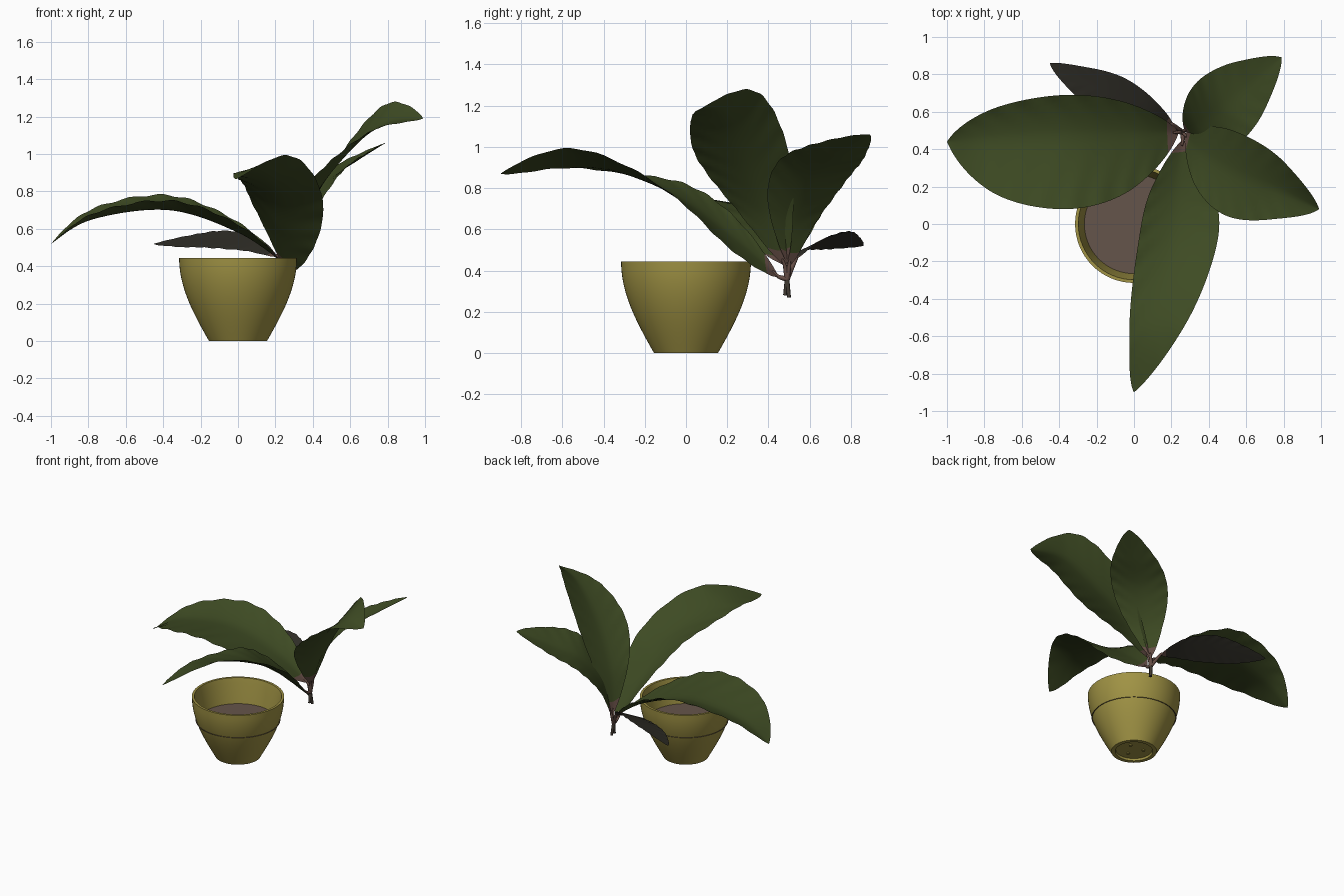
import bpy, bmesh, math
from mathutils import Vector

if "Cube" in bpy.data.objects:
    bpy.data.objects.remove(bpy.data.objects["Cube"])


def material(name, red, green, blue):
    mat = bpy.data.materials.new(name)
    mat.use_nodes = True
    colour = (red, green, blue, 1)
    mat.diffuse_color = colour
    mat.node_tree.nodes["Principled BSDF"].inputs["Base Color"].default_value = colour
    return mat


ochre = material("ochre_pot", 0.35, 0.29, 0.058)
brown = material("brown_soil", 0.13, 0.09, 0.07)
leaf_green = material("leaf_green", 0.048, 0.07, 0.017)
withered = material("withered_leaf", 0.03, 0.028, 0.021)
pink_brown = material("pink_brown_stalk", 0.13, 0.075, 0.06)
bark = material("dark_bark", 0.05, 0.04, 0.03)


def finish(bm, name, mats, angle=40):
    mesh = bpy.data.meshes.new(name)
    bm.to_mesh(mesh)
    bm.free()
    for mat in mats:
        mesh.materials.append(mat)
    obj = bpy.data.objects.new(name, mesh)
    bpy.context.collection.objects.link(obj)
    bpy.ops.object.select_all(action="DESELECT")
    obj.select_set(True)
    bpy.context.view_layer.objects.active = obj
    bpy.ops.object.shade_smooth_by_angle(angle=math.radians(angle))


def lathe(name, profile, mat):
    bm = bmesh.new()
    verts = [bm.verts.new((radius, 0, height)) for radius, height in profile]
    edges = [bm.edges.new(pair) for pair in zip(verts, verts[1:])]
    bmesh.ops.spin(bm, geom=verts + edges, axis=(0, 0, 1), cent=(0, 0, 0),
                   steps=64, angle=math.tau)
    bmesh.ops.remove_doubles(bm, verts=bm.verts, dist=0.0005)
    bmesh.ops.recalc_face_normals(bm, faces=bm.faces)
    finish(bm, name, [mat])


def spline(points, t):
    """Point on a smooth curve through the given points, t from 0 to 1."""
    last = len(points) - 1
    start = min(int(t * last), last - 1)
    f = t * last - start
    before, here, there, after = (points[min(max(k, 0), last)]
                                  for k in range(start - 1, start + 3))
    tangent_in = (there - before) / 2
    tangent_out = (after - here) / 2
    ease = f * f * (3 - 2 * f)
    return (here.lerp(there, ease) + tangent_in * f * (1 - f) ** 2
            - tangent_out * f * f * (1 - f))


def stalk(name, points, start_radius, end_radius, mat, steps=8):
    curve = bpy.data.curves.new(name, "CURVE")
    curve.dimensions = "3D"
    curve.bevel_depth = 1
    curve.bevel_resolution = 2
    curve.use_fill_caps = True
    path = curve.splines.new("POLY")
    path.points.add(steps)
    for index, point in enumerate(path.points):
        t = index / steps
        point.co = (*spline(points, t), 1)
        point.radius = start_radius + (end_radius - start_radius) * t
    path.use_smooth = True
    curve.materials.append(mat)
    obj = bpy.data.objects.new(name, curve)
    bpy.context.collection.objects.link(obj)


crown = Vector((0.26, 0.49, 0.36))


def leaf(name, rib, side_a, side_b, twist=0, mat=leaf_green, rows=56, columns=14):
    """Pointed blade around a midrib; twist raises side a at the base, side b at the tip."""
    rib = [Vector(point) for point in rib]
    bm = bmesh.new()
    grid = []
    for row in range(rows + 1):
        t = row / rows
        width = math.sin(math.pi * t)
        turn = Vector((0, 0, twist * math.cos(math.pi * t)))
        edge_a, edge_b = Vector(side_a) + turn, Vector(side_b) - turn
        spread = (edge_b - edge_a) / 2
        lift = (edge_a + edge_b) / 2
        line = []
        for column in range(columns + 1):
            u = 2 * column / columns - 1
            point = spline(rib, t) + width * (spread * u + lift * abs(u) ** 1.4)
            # Veins sweep forward from the rib
            vein = math.sin((t - abs(u) / 10) * 65 + u)
            point.z += 0.018 * spread.length * vein * u * u * width
            line.append(bm.verts.new(point))
        grid.append(line)
    for row, (low, high) in enumerate(zip(grid, grid[1:])):
        for c in range(columns):
            face = bm.faces.new((low[c], low[c + 1], high[c + 1], high[c]))
            # Pink base of the blade
            face.material_index = int(row < rows * 0.08)
    bmesh.ops.remove_doubles(bm, verts=bm.verts, dist=0.0005)
    finish(bm, name, [mat, pink_brown], angle=80)
    # Stalk from the crown into the base of the blade
    stalk(name + "_stalk", [crown, rib[0], spline(rib, 0.05)], 0.014, 0.005, pink_brown)


# Pot: rounded wall, hollow inside, recessed foot
pot_height, soil_height = 0.445, 0.264


def wall(height):
    return 0.155 + 0.16 * math.sin(math.pi / 2 * height / pot_height)


outside = [(wall(z), z) for z in (pot_height * k / 12 for k in range(13))]
foot = [(0, 0.016), (0.125, 0.016), (0.128, 0)]
inside = [(0.298, pot_height), (0.29, 0.41), (0.262, soil_height - 0.02)]
lathe("pot", foot + outside + inside, ochre)

# Thin soil disc whose rim just breaks through the wall
lathe("soil", [(0, soil_height), (wall(soil_height) + 0.006, soil_height)], brown)

# Small studs under the pot
for k in range(3):
    bm = bmesh.new()
    bmesh.ops.create_cone(bm, cap_ends=True, segments=16, radius1=0.012, radius2=0.012,
                          depth=0.008)
    turn = k * math.tau / 3 + 0.5
    bmesh.ops.translate(bm, verts=bm.verts,
                        vec=(0.065 * math.cos(turn), 0.065 * math.sin(turn), 0.014))
    finish(bm, f"foot_stud_{k + 1}", [ochre])

# Leaves: midrib from base to tip, then the two side vectors
leaf("right_leaf",
     [(0.24, 0.49, 0.42), (0, 0.48, 0.58), (-0.37, 0.47, 0.7), (-0.78, 0.45, 0.65),
      (-1, 0.44, 0.52)],
     side_a=(0, 0.22, 0.08), side_b=(0.02, -0.39, 0.05))
leaf("front_leaf",
     [(0.26, 0.45, 0.37), (0.23, 0.21, 0.58), (0.21, -0.1, 0.79), (0.11, -0.55, 0.93),
      (0, -0.9, 0.87)],
     side_a=(-0.19, -0.02, 0.06), side_b=(0.24, 0.03, -0.02), twist=0.15)
leaf("left_leaf",
     [(0.27, 0.48, 0.42), (0.36, 0.38, 0.69), (0.54, 0.27, 0.95), (0.77, 0.18, 1.16),
      (0.99, 0.08, 1.19)],
     side_a=(-0.06, -0.22, 0), side_b=(0.06, 0.2, 0.12), twist=0.06)
leaf("back_leaf",
     [(0.27, 0.5, 0.42), (0.34, 0.52, 0.65), (0.46, 0.61, 0.84), (0.63, 0.75, 0.96),
      (0.79, 0.89, 1.06)],
     side_a=(0.11, -0.17, 0.08), side_b=(-0.1, 0.17, 0))
leaf("small_withered_leaf",
     [(0.21, 0.53, 0.45), (0.08, 0.6, 0.52), (-0.1, 0.7, 0.55), (-0.28, 0.78, 0.54),
      (-0.45, 0.86, 0.52)],
     side_a=(0.05, 0.08, 0.04), side_b=(-0.08, -0.1, -0.05), mat=withered)

# Bare stem ends below the crown
for k in range(2):
    end = crown + Vector((0.01 * k, 0.02 * k - 0.01, -0.08 - 0.01 * k))
    stalk(f"stem_end_{k + 1}", [end, crown, crown + Vector((0, 0, 0.05))], 0.009, 0.014, bark)
